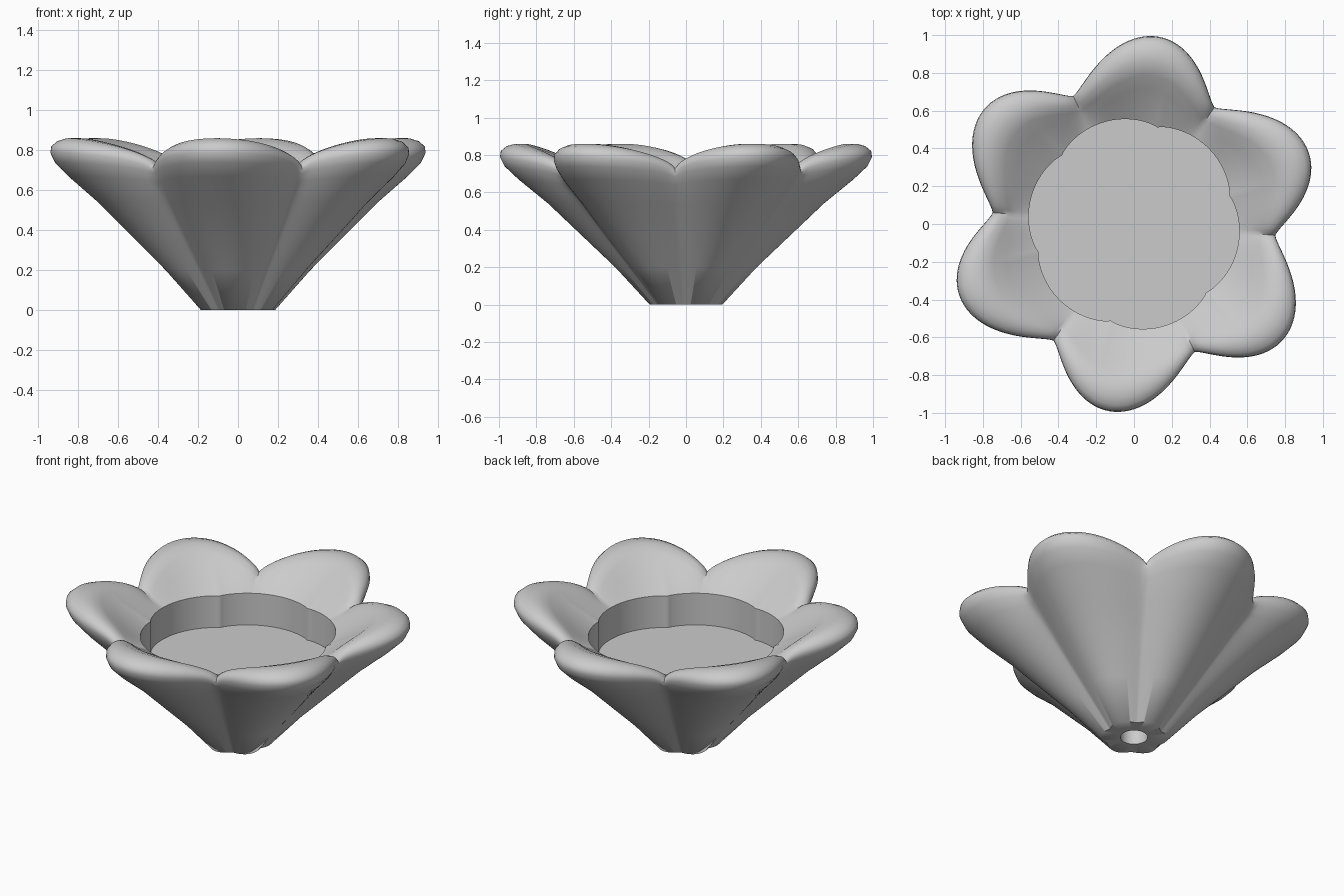
import bpy, bmesh
from math import sin, cos, pi, radians

cube = bpy.data.objects.get("Cube")
if cube:
    bpy.data.objects.remove(cube, do_unlink=True)

PETALS = 6
STEPS = 40                      # samples across one petal
TURN = radians(55.4)            # direction of the first valley
SKEW = 0.035                    # lean of each petal tip
CUP_TURN = radians(16.5)        # direction of the first cup notch
RIM_Z, FLOOR_Z = 0.67, 0.47
HOLE_R, HOLE_TOP = 0.078, 0.25

# radial profile: (tip radius, tip height, valley radius, valley height, softness)
PROFILE = [
    (0.195, 0.00, 0.168, 0.00, 0.6),
    (0.38, 0.20, 0.335, 0.20, 0.6),
    (0.56, 0.37, 0.48, 0.37, 0.6),
    (0.74, 0.54, 0.62, 0.54, 0.6),
    (0.90, 0.67, 0.71, 0.635, 0.6),
    (0.975, 0.74, 0.74, 0.68, 0.6),
    (1.00, 0.79, 0.75, 0.70, 0.6),
    (0.995, 0.822, 0.748, 0.713, 0.6),
    (0.965, 0.847, 0.74, 0.723, 0.65),
    (0.92, 0.86, 0.725, 0.73, 0.7),
    (0.86, 0.86, 0.70, 0.73, 0.8),
    (0.79, 0.83, 0.665, 0.715, 1.0),
    (0.72, 0.775, 0.62, 0.69, 1.3),
]


def angles():
    """Direction and petal height factor (0 in a valley, 1 at a tip)."""
    out = []
    for i in range(PETALS * STEPS):
        t = i % STEPS / STEPS
        out.append((TURN + 2 * pi * i / (PETALS * STEPS),
                    sin(pi * (t + SKEW * sin(pi * t)))))
    return out


def petal_ring(tip_r, tip_z, val_r, val_z, soft):
    pts = []
    for a, s in angles():
        r = val_r + (tip_r - val_r) * s ** (0.7 + soft)
        pts.append((r * cos(a), r * sin(a), val_z + (tip_z - val_z) * s ** soft))
    return pts


def cup_ring(z):
    pts = []
    for a, _ in angles():
        r = 0.525 + 0.037 * abs(sin(PETALS / 2 * (a - CUP_TURN))) ** 0.7
        pts.append((r * cos(a), r * sin(a), z))
    return pts


def round_ring(r, z):
    return [(r * cos(a), r * sin(a), z) for a, _ in angles()]


# hole, underside, outer petals, rolled rim, inner slope, cup wall
rings = [round_ring(HOLE_R, HOLE_TOP), round_ring(HOLE_R, 0)]
rings += [petal_ring(*p) for p in PROFILE]
rings += [cup_ring(RIM_Z), cup_ring(FLOOR_Z)]

bm = bmesh.new()
loops = [[bm.verts.new(p) for p in ring] for ring in rings]
for lower, upper in zip(loops, loops[1:]):
    for i in range(len(lower)):
        j = (i + 1) % len(lower)
        bm.faces.new((lower[i], lower[j], upper[j], upper[i]))
# cup floor and end of the hole
bm.faces.new(loops[-1])
bm.faces.new(loops[0][::-1])
bmesh.ops.recalc_face_normals(bm, faces=bm.faces)

mesh = bpy.data.meshes.new("flower_bowl")
bm.to_mesh(mesh)
bm.free()
bowl = bpy.data.objects.new("flower_bowl", mesh)
bpy.context.collection.objects.link(bowl)

# single plain grey
grey = bpy.data.materials.new("plain_grey")
grey.use_nodes = True
color = (0.6, 0.6, 0.6, 1)
grey.diffuse_color = color
grey.node_tree.nodes["Principled BSDF"].inputs["Base Color"].default_value = color
mesh.materials.append(grey)

bpy.ops.object.select_all(action="DESELECT")
bowl.select_set(True)
bpy.context.view_layer.objects.active = bowl
bpy.ops.object.shade_smooth_by_angle(angle=radians(50))
